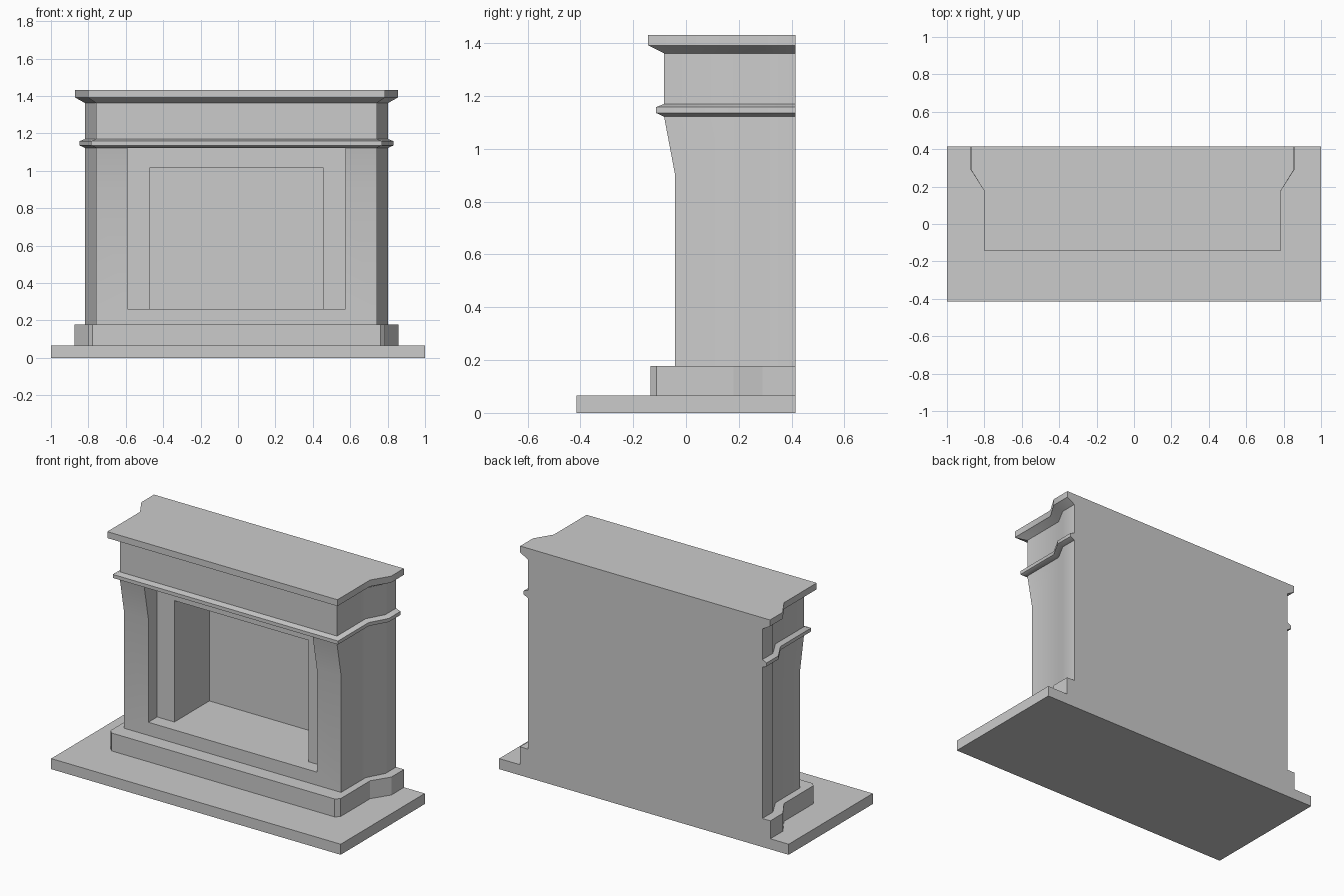
import bpy, bmesh, math

if "Cube" in bpy.data.objects:
    bpy.data.objects.remove(bpy.data.objects["Cube"])

CX = -0.008      # the surround sits a hair left of the hearth centre
BACK = 0.415

stone = bpy.data.materials.new("pale_grey_stone")
stone.diffuse_color = (0.6, 0.6, 0.6, 1)
stone.use_nodes = True
stone.node_tree.nodes["Principled BSDF"].inputs["Base Color"].default_value = stone.diffuse_color


def plan(front, w, wb, y1, chamfer=0.0):
    """Half plan (front to back) mirrored into a closed outline."""
    half = [(w, front), (w, y1), (wb, y1 + 0.11), (wb, BACK)]
    if chamfer:
        half = [(w - chamfer, front), (w, front + chamfer)] + half[1:]
    return half + [(-x, y) for x, y in reversed(half)]


def loft(name, sections, smooth=None):
    """Stack outlines [(z, outline), ...] into a closed solid."""
    bm = bmesh.new()
    rings = [[bm.verts.new((x + CX, y, z)) for x, y in pts] for z, pts in sections]
    n = len(rings[0])
    for a, b in zip(rings, rings[1:]):
        for i in range(n):
            j = (i + 1) % n
            bm.faces.new((a[i], a[j], b[j], b[i]))
    bm.faces.new(rings[0][::-1])
    bm.faces.new(rings[-1])
    bmesh.ops.recalc_face_normals(bm, faces=bm.faces)
    me = bpy.data.meshes.new(name)
    bm.to_mesh(me)
    bm.free()
    me.materials.append(stone)
    ob = bpy.data.objects.new(name, me)
    bpy.context.collection.objects.link(ob)
    return ob


def box(name, hw, y0, y1, z0, z1, cx=0.0):
    pts = [(cx - hw, y0), (cx + hw, y0), (cx + hw, y1), (cx - hw, y1)]
    return loft(name, [(z0, pts), (z1, pts)])


def smooth(ob):
    bpy.ops.object.select_all(action='DESELECT')
    ob.select_set(True)
    bpy.context.view_layer.objects.active = ob
    bpy.ops.object.shade_smooth_by_angle(angle=math.radians(32))


# hearth slab
box("hearth_slab", 1.0, -0.415, BACK, 0, 0.066, cx=-CX)

# stepped plinth
p = plan(-0.135, 0.795, 0.865, 0.18, chamfer=0.024)
loft("plinth", [(0.066, p), (0.178, p)])

# surround with pillars flaring forward at the top
low = plan(-0.042, 0.75, 0.81, 0.20)
surround = loft("surround", [(0.178, low), (0.905, low),
                             (1.122, plan(-0.083, 0.75, 0.81, 0.20))])

# cut the shallow recess between the pillars, then the deep firebox
for name, hw, y1, z1 in (("recess_cutter", 0.582, 0.045, 1.2),
                         ("firebox_cutter", 0.463, 0.39, 1.018)):
    cutter = box(name, hw, -0.4, y1, 0.26, z1)
    cutter.hide_render = True
    mod = surround.modifiers.new(name, 'BOOLEAN')
    mod.operation = 'DIFFERENCE'
    mod.solver = 'EXACT'
    mod.object = cutter
    bpy.context.view_layer.objects.active = surround
    bpy.ops.object.modifier_apply(modifier=name)
    bpy.data.objects.remove(cutter)
smooth(surround)

# moulding, frieze and mantel shelf as one stacked profile
frieze = plan(-0.083, 0.75, 0.81, 0.20)
ledge = plan(-0.113, 0.778, 0.84, 0.19)
shelf = plan(-0.143, 0.795, 0.863, 0.18)
mantel = loft("mantel", [(1.122, frieze), (1.136, ledge), (1.158, ledge),
                         (1.17, frieze), (1.362, frieze),
                         (1.392, shelf), (1.432, shelf)])
smooth(mantel)
